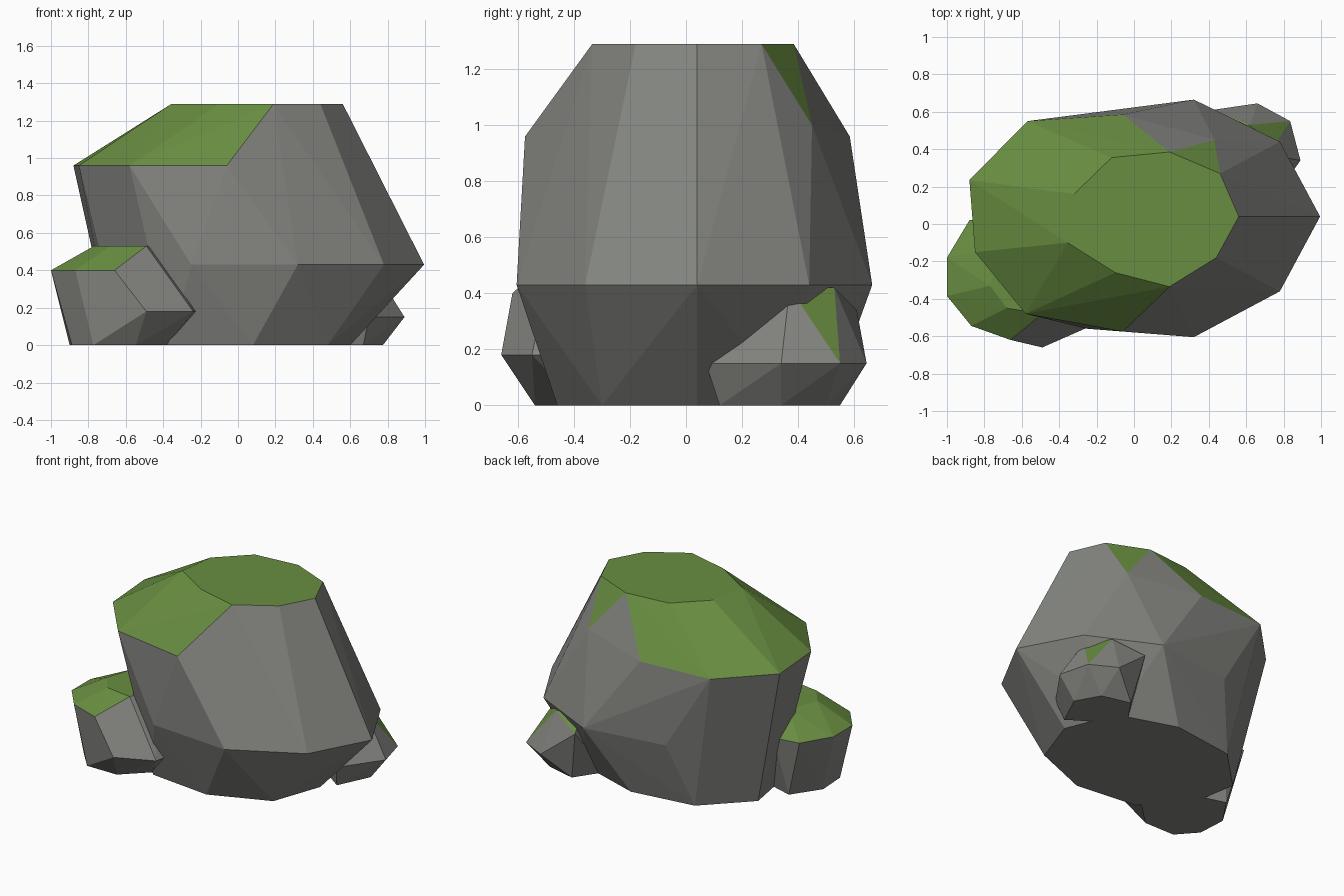
import bpy, bmesh


def colour(name, rgb):
    m = bpy.data.materials.new(name)
    m.diffuse_color = (*rgb, 1)
    return m


stone = colour("grey_stone", (0.235, 0.24, 0.22))
moss = colour("green_moss", (0.14, 0.27, 0.053))


def rock(name, rings, moss_slope):
    """Faceted boulder: hull around rings {z: [(x, y), ...]}, moss on faces that tilt upward."""
    bm = bmesh.new()
    for z, ring in rings:
        for x, y in ring:
            bm.verts.new((x, y, z))
    res = bmesh.ops.convex_hull(bm, input=bm.verts[:], use_existing_faces=False)
    loose = [v for v in bm.verts if not v.link_faces]
    bmesh.ops.delete(bm, geom=loose, context='VERTS')
    bmesh.ops.recalc_face_normals(bm, faces=bm.faces[:])
    # merge coplanar triangles into clean facets
    bmesh.ops.dissolve_limit(bm, angle_limit=0.02, verts=bm.verts[:], edges=bm.edges[:])
    bm.normal_update()
    for f in bm.faces:
        f.material_index = int(f.normal.z > moss_slope)
    me = bpy.data.meshes.new(name)
    bm.to_mesh(me)
    bm.free()
    me.materials.append(stone)
    me.materials.append(moss)
    ob = bpy.data.objects.new(name, me)
    bpy.context.collection.objects.link(ob)


# large leaning boulder
rock("main_boulder", [
    (0, [(0.60, 0.04), (0.48, -0.30), (0.08, -0.46), (-0.36, -0.41), (-0.62, -0.10),
         (-0.667, 0.166), (-0.383, 0.45), (0.063, 0.51), (0.46, 0.38)]),
    (0.43, [(0.995, 0.04), (0.78, -0.36), (0.32, -0.605), (-0.25, -0.56),
            (-0.25, 0.58), (0.32, 0.665), (0.78, 0.44)]),
    (0.96, [(-0.06, -0.575), (-0.58, -0.48), (-0.85, -0.15), (-0.88, 0.235),
            (-0.57, 0.55), (-0.06, 0.585)]),
    (1.0, [(0.43, 0.45)]),
    (1.29, [(0.56, 0.04), (0.46, 0.27), (0.19, 0.385), (-0.12, 0.355), (-0.32, 0.16),
            (-0.355, -0.10), (-0.10, -0.26), (0.19, -0.335), (0.44, -0.18)]),
], 0.46)

# medium rock at the front left
rock("front_left_rock", [
    (0, [(-0.38, -0.38), (-0.547, -0.54), (-0.773, -0.54), (-0.888, -0.41),
         (-0.90, -0.21), (-0.77, -0.02), (-0.5, -0.1)]),
    (0.18, [(-0.49, -0.66), (-0.24, -0.55), (-0.20, -0.35)]),
    (0.40, [(-0.66, -0.62), (-0.87, -0.545), (-1.0, -0.385), (-1.0, -0.18),
            (-0.88, 0.02), (-0.70, 0.05)]),
    (0.53, [(-0.77, -0.33), (-0.68, -0.45), (-0.49, -0.48), (-0.42, -0.30), (-0.70, -0.12)]),
], 0.7)

# small rock at the back right
rock("back_right_rock", [
    (0, [(0.67, 0.12), (0.775, 0.34), (0.685, 0.50), (0.486, 0.55), (0.35, 0.35)]),
    (0.15, [(0.70, 0.07), (0.89, 0.34), (0.835, 0.55), (0.66, 0.645)]),
    (0.34, [(0.42, 0.61)]),
    (0.42, [(0.72, 0.37), (0.62, 0.53), (0.45, 0.50), (0.50, 0.25)]),
], 0.56)
